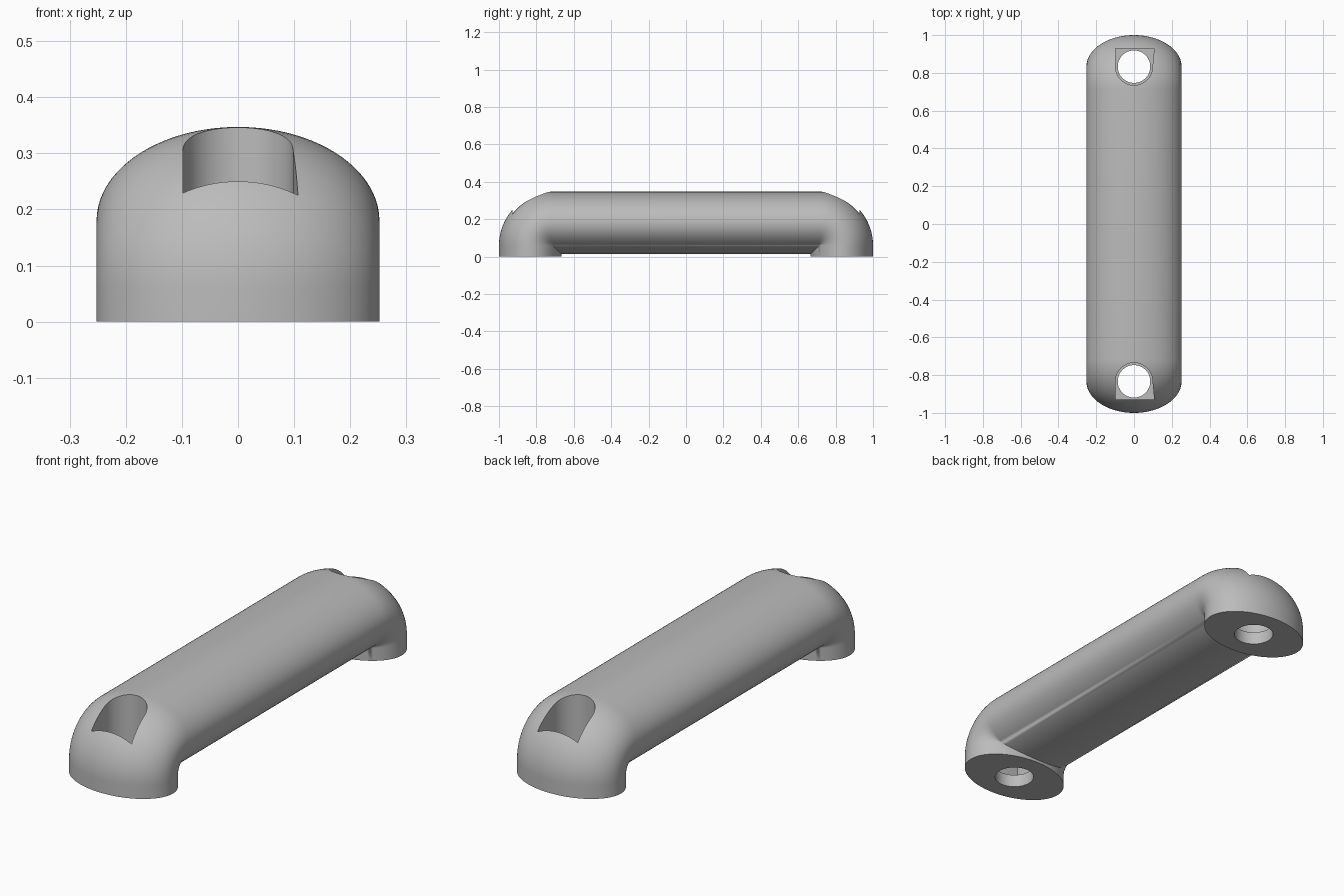
import bpy, bmesh
from math import sin, cos, pi, radians

if "Cube" in bpy.data.objects:
    bpy.data.objects.remove(bpy.data.objects["Cube"])

HALF_W, HALF_T = 0.252, 0.167      # oval cross-section
PIVOT_Y, PIVOT_Z = 0.713, 0.06     # centre of each bend
BEND = 0.12                        # bend radius of the centre line
LEG_Y = PIVOT_Y + BEND
SIDES, STEPS = 96, 24

grey = bpy.data.materials.new("satin grey")
grey.use_nodes = True
colour = (0.5, 0.5, 0.5, 1)
grey.diffuse_color = colour
grey.node_tree.nodes["Principled BSDF"].inputs["Base Color"].default_value = colour


def make_object(name, bm):
    bmesh.ops.recalc_face_normals(bm, faces=bm.faces)
    mesh = bpy.data.meshes.new(name)
    bm.to_mesh(mesh)
    bm.free()
    mesh.materials.append(grey)
    obj = bpy.data.objects.new(name, mesh)
    bpy.context.collection.objects.link(obj)
    return obj


def section(side, place):
    """One oval ring; place maps the distance from the pivot to (y, z)."""
    ring = []
    for i in range(SIDES):
        a = 2 * pi * (i + 0.5) / SIDES
        y, z = place(BEND + HALF_T * sin(a))
        ring.append((HALF_W * cos(a), side * y, z))
    return ring


def bend_place(t):
    # Inside the pivot the bar and leg meet in a mitre
    return lambda r: (PIVOT_Y + (r * sin(t) if r > 0 else r),
                      PIVOT_Z + (r * cos(t) if r > 0 else r))


def half_path(side):
    rings = [section(side, lambda r: (PIVOT_Y + r, 0))]
    for k in range(STEPS, -1, -1):
        rings.append(section(side, bend_place(k / STEPS * pi / 2)))
    return rings


def prism(name, outline, bottom, top):
    bm = bmesh.new()
    face = bm.faces.new([bm.verts.new((x, y, bottom)) for x, y in outline])
    grown = bmesh.ops.extrude_face_region(bm, geom=[face])["geom"]
    verts = [g for g in grown if isinstance(g, bmesh.types.BMVert)]
    bmesh.ops.translate(bm, verts=verts, vec=(0, 0, top - bottom))
    return make_object(name, bm)


def cut(target, cutter):
    cutter.hide_render = True
    mod = target.modifiers.new("cut", 'BOOLEAN')
    mod.operation, mod.solver, mod.object = 'DIFFERENCE', 'EXACT', cutter
    bpy.context.view_layer.objects.active = target
    bpy.ops.object.modifier_apply(modifier=mod.name)
    bpy.data.objects.remove(cutter)


# Handle body: oval swept up one leg, along the bar and down the other leg
bm = bmesh.new()
rings = [[bm.verts.new(p) for p in ring]
         for ring in half_path(-1) + half_path(1)[::-1]]
for lower, upper in zip(rings, rings[1:]):
    for i in range(SIDES):
        j = (i + 1) % SIDES
        bm.faces.new((lower[i], lower[j], upper[j], upper[i]))
bm.faces.new(rings[0])
bm.faces.new(rings[-1])
bmesh.ops.remove_doubles(bm, verts=bm.verts, dist=1e-5)
handle = make_object("handle", bm)

# Screw recess open towards the end, with a through hole, in each leg
for side in (-1, 1):
    recess = [(0.098 * cos(pi * i / 32), side * (LEG_Y - 0.098 * sin(pi * i / 32)))
              for i in range(33)]
    recess += [(-0.098, side * 0.928), (0.107, side * 0.928)]
    cut(handle, prism("recess_cutter", recess, 0.06, 0.6))
    hole = [(0.086 * cos(2 * pi * i / 48), side * LEG_Y + 0.086 * sin(2 * pi * i / 48))
            for i in range(48)]
    cut(handle, prism("hole_cutter", hole, -0.1, 0.2))

# Smooth shading with sharp rims
bpy.ops.object.select_all(action='DESELECT')
handle.select_set(True)
bpy.context.view_layer.objects.active = handle
bpy.ops.object.shade_smooth_by_angle(angle=radians(30))
